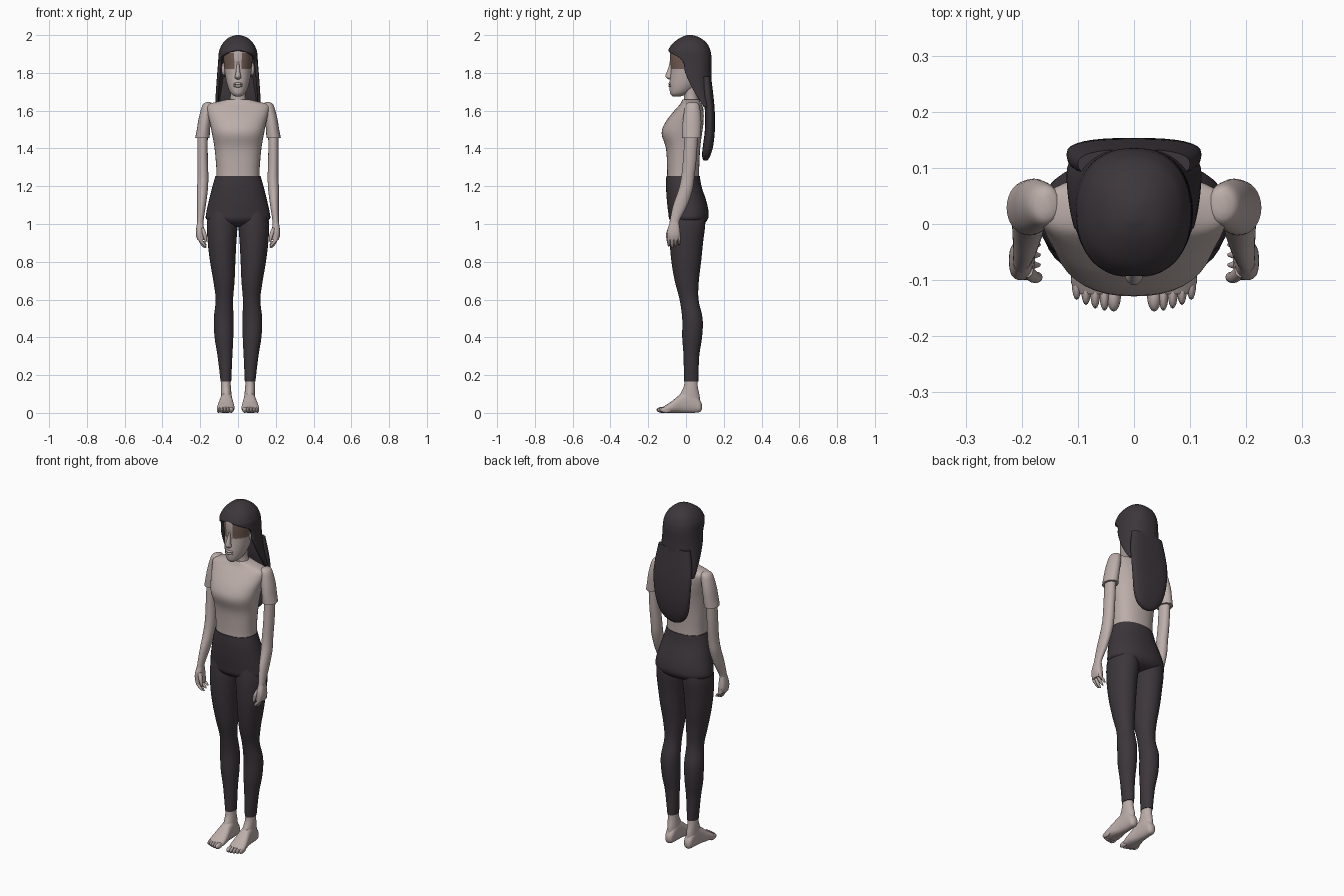
import bpy, bmesh
from math import sin, cos, pi, acos
from mathutils import Vector

if "Cube" in bpy.data.objects:
    bpy.data.objects.remove(bpy.data.objects["Cube"], do_unlink=True)


def material(name, color):
    mat = bpy.data.materials.new(name)
    mat.use_nodes = True
    mat.diffuse_color = (*color, 1)
    mat.node_tree.nodes["Principled BSDF"].inputs["Base Color"].default_value = (*color, 1)
    return mat


SKIN = material("pale_skin_and_cloth", (0.50, 0.42, 0.40))
DARK = material("dark_hair_and_leggings", (0.046, 0.037, 0.044))
BROWN = material("brown_eye_shade", (0.17, 0.11, 0.09))


def finish(name, bm, mat, mirror=False):
    bmesh.ops.recalc_face_normals(bm, faces=bm.faces)
    mesh = bpy.data.meshes.new(name)
    bm.to_mesh(mesh)
    bm.free()
    mesh.materials.append(mat)
    obj = bpy.data.objects.new(name, mesh)
    bpy.context.collection.objects.link(obj)
    bpy.ops.object.select_all(action="DESELECT")
    obj.select_set(True)
    bpy.context.view_layer.objects.active = obj
    bpy.ops.object.shade_smooth_by_angle(angle=0.8)
    if mirror:
        obj.modifiers.new("Mirror", "MIRROR").use_mirror_merge = False
    return obj


def smooth_rows(rows, steps=4):
    """Catmull-Rom interpolation between section rows."""
    out = []
    for i in range(len(rows) - 1):
        quad = [rows[max(i - 1, 0)], rows[i], rows[i + 1], rows[min(i + 2, len(rows) - 1)]]
        for s in range(steps):
            t = s / steps
            out.append([b + t / 2 * (c - a + t * (2 * a - 5 * b + 4 * c - d + t * (3 * (b - c) + d - a)))
                        for a, b, c, d in zip(*quad)])
    return out + [list(rows[-1])]


def power(v, e):
    return abs(v) ** e * (1 if v > 0 else -1)


def loft(name, rows, mat, mirror=False, along_y=False, square=2.0, sides=32):
    """Skin rounded sections: (height, low a, high a, low b, high b)."""
    bm = bmesh.new()
    rings = []
    for h, a0, a1, b0, b1 in smooth_rows(rows):
        ring = []
        for k in range(sides):
            t = 2 * pi * k / sides
            a = (a0 + a1) / 2 + (a1 - a0) / 2 * power(cos(t), 2 / square)
            b = (b0 + b1) / 2 + (b1 - b0) / 2 * power(sin(t), 2 / square)
            ring.append(bm.verts.new((a, h, b) if along_y else (a, b, h)))
        rings.append(ring)
    for low, high in zip(rings, rings[1:]):
        for k in range(sides):
            n = (k + 1) % sides
            bm.faces.new((low[k], low[n], high[n], high[k]))
    bm.faces.new(rings[0])
    bm.faces.new(rings[-1])
    return finish(name, bm, mat, mirror)


def centred(rows):
    return [(h, -w, w, front, back) for h, w, front, back in rows]


def blob(name, centre, size, mat, mirror=False):
    bm = bmesh.new()
    bmesh.ops.create_uvsphere(bm, u_segments=16, v_segments=10, radius=1)
    for v in bm.verts:
        v.co = Vector(centre) + v.co * Vector(size)
    return finish(name, bm, mat, mirror)


# Head with shaded eye areas
head = loft("head", centred([
    (1.675, .015, -.07, -.03), (1.69, .036, -.083, .01), (1.72, .052, -.087, .05),
    (1.76, .063, -.086, .08), (1.82, .072, -.08, .1), (1.88, .077, -.085, .11),
    (1.93, .073, -.08, .11), (1.97, .045, -.045, .08)]), SKIN, sides=48)
head.data.materials.append(BROWN)
for face in head.data.polygons:
    c = face.center
    if 1.825 < c.z < 1.91 and abs(c.x) > .02 and c.y < 0:
        face.material_index = 1
loft("nose", centred([
    (1.765, .006, -.09, -.07), (1.775, .017, -.105, -.07), (1.79, .014, -.108, -.07),
    (1.83, .008, -.092, -.07), (1.86, .006, -.086, -.07)]), SKIN, sides=16)
for lip, z in (("upper_lip", 1.742), ("lower_lip", 1.73)):
    blob(lip, (0, -.083, z), (.024, .011, .007), SKIN)
blob("ears", (.076, .02, 1.82), (.012, .02, .033), SKIN, True)
loft("neck", centred([
    (1.6, .06, -.02, .08), (1.65, .046, -.012, .068), (1.69, .04, -.012, .062),
    (1.76, .042, -.03, .07)]), SKIN)

# Shirt
loft("shirt_body", centred([
    (1.245, .114, -.1, .07), (1.3, .115, -.1, .07), (1.4, .124, -.106, .075),
    (1.48, .138, -.129, .085), (1.54, .15, -.108, .093), (1.6, .166, -.062, .093),
    (1.63, .168, -.035, .085), (1.645, .12, -.025, .075), (1.66, .055, -.018, .07)]),
    SKIN, square=2.3, sides=40)
loft("shirt_sleeves", [
    (1.645, .15, .165, .02, .05), (1.63, .13, .188, -.002, .07),
    (1.56, .14, .208, -.015, .08), (1.5, .148, .218, -.02, .08),
    (1.455, .15, .227, -.02, .078)], SKIN, True)

# Arms and hands
loft("arms", [
    (1.5, .16, .215, -.005, .065), (1.35, .16, .215, -.015, .056),
    (1.25, .157, .214, -.025, .045), (1.18, .16, .217, -.04, .035),
    (1.1, .17, .216, -.068, .008), (1.02, .182, .216, -.085, -.033),
    (.99, .182, .218, -.09, -.036)], SKIN, True)
loft("palms", [
    (1.01, .184, .216, -.085, -.038), (.97, .18, .222, -.098, -.032),
    (.94, .178, .222, -.1, -.03), (.915, .176, .215, -.098, -.034)], SKIN, True, square=2.6)
for i, finger in enumerate(("index", "middle", "ring", "little")):
    y = -.091 + .018 * i
    tip = .872 + .009 * abs(i - 1)
    loft(finger + "_fingers", [
        (.94, .192, .214, y - .009, y + .009), (.915, .188, .21, y - .009, y + .009),
        (tip + .015, .174, .195, y - .008, y + .008), (tip, .166, .178, y - .004, y + .004)],
        SKIN, True, sides=12)
loft("thumbs", [
    (.98, .18, .2, -.095, -.07), (.95, .168, .19, -.105, -.083),
    (.92, .163, .18, -.104, -.086), (.905, .167, .175, -.1, -.091)], SKIN, True, sides=12)

# Leggings
loft("leggings_hips", centred([
    (1.255, .119, -.104, .073), (1.2, .135, -.106, .082), (1.12, .155, -.101, .108),
    (1.06, .168, -.094, .12), (1.025, .167, -.088, .115), (1.0, .12, -.065, .09),
    (.985, .04, -.03, .04)]), DARK, square=2.2, sides=40)
loft("leggings_legs", [
    (1.07, .015, .15, -.08, .1), (1, .003, .165, -.087, .102), (.9, .009, .16, -.086, .09),
    (.8, .014, .148, -.077, .08), (.7, .018, .131, -.06, .068), (.6, .026, .118, -.034, .066),
    (.5, .024, .128, -.02, .088), (.4, .025, .124, -.02, .085), (.3, .03, .108, -.013, .07),
    (.165, .036, .092, -.011, .065)], DARK, True)

# Feet
loft("ankles", [
    (.2, .042, .086, -.005, .058), (.14, .038, .09, -.012, .062),
    (.09, .034, .09, -.035, .072), (.04, .034, .09, -.05, .076)], SKIN, True)
loft("feet", [
    (.084, .052, .07, .02, .045), (.072, .038, .084, .004, .07), (.03, .032, .09, 0, .12),
    (-.02, .028, .096, 0, .105), (-.07, .02, .108, 0, .066), (-.105, .02, .112, 0, .042),
    (-.125, .028, .1, .004, .03)], SKIN, True, along_y=True, square=2.4)
for i, toe in enumerate(("big", "second", "third", "fourth", "small")):
    blob(toe + "_toes", (.036 + .0165 * i, -.126 + .0013 * i * i, .016),
         (.013 if i == 0 else .009, .03, .016), SKIN, True)


# Hair: a shell that opens around the face
def hair_shell(name, rows, count=48):
    """Rows: (height, half width, front, back, edge of the opening)."""
    bm = bmesh.new()
    rings = []
    for z, w, front, back, edge in smooth_rows(rows):
        mid, depth = (front + back) / 2, (back - front) / 2
        start = acos(max(-1, min(1, (mid - edge) / depth)))
        ring = []
        for k in range(count + 1):
            t = start + (2 * pi - 2 * start) * k / count
            ring.append(bm.verts.new((w * power(sin(t), .85), mid - depth * power(cos(t), .9), z)))
        rings.append(ring)
    for low, high in zip(rings, rings[1:]):
        for k in range(count):
            bm.faces.new((low[k], low[k + 1], high[k + 1], high[k]))
    bm.faces.new(rings[0][:-1])
    bmesh.ops.remove_doubles(bm, verts=bm.verts, dist=.0001)
    obj = finish(name, bm, DARK)
    solid = obj.modifiers.new("Thickness", "SOLIDIFY")
    solid.thickness = .016
    solid.offset = -1


hair_shell("hair_cap", [
    (2, .012, .005, .035, .005), (1.986, .05, -.03, .075, -.03), (1.955, .082, -.072, .112, -.072),
    (1.922, .098, -.093, .128, -.093), (1.905, .102, -.095, .132, -.08),
    (1.88, .104, -.093, .135, -.03), (1.85, .106, -.09, .135, -.008),
    (1.8, .11, -.085, .135, 0), (1.72, .116, -.05, .138, .035), (1.65, .12, 0, .148, .075),
    (1.62, .12, .03, .15, .095)])
loft("hair_back", centred([
    (1.78, .1, .08, .133), (1.68, .117, .085, .145), (1.6, .12, .1, .152),
    (1.5, .112, .1, .153), (1.42, .096, .09, .145), (1.37, .072, .085, .132),
    (1.345, .042, .088, .12), (1.335, .012, .095, .11)]), DARK, square=2.6)
